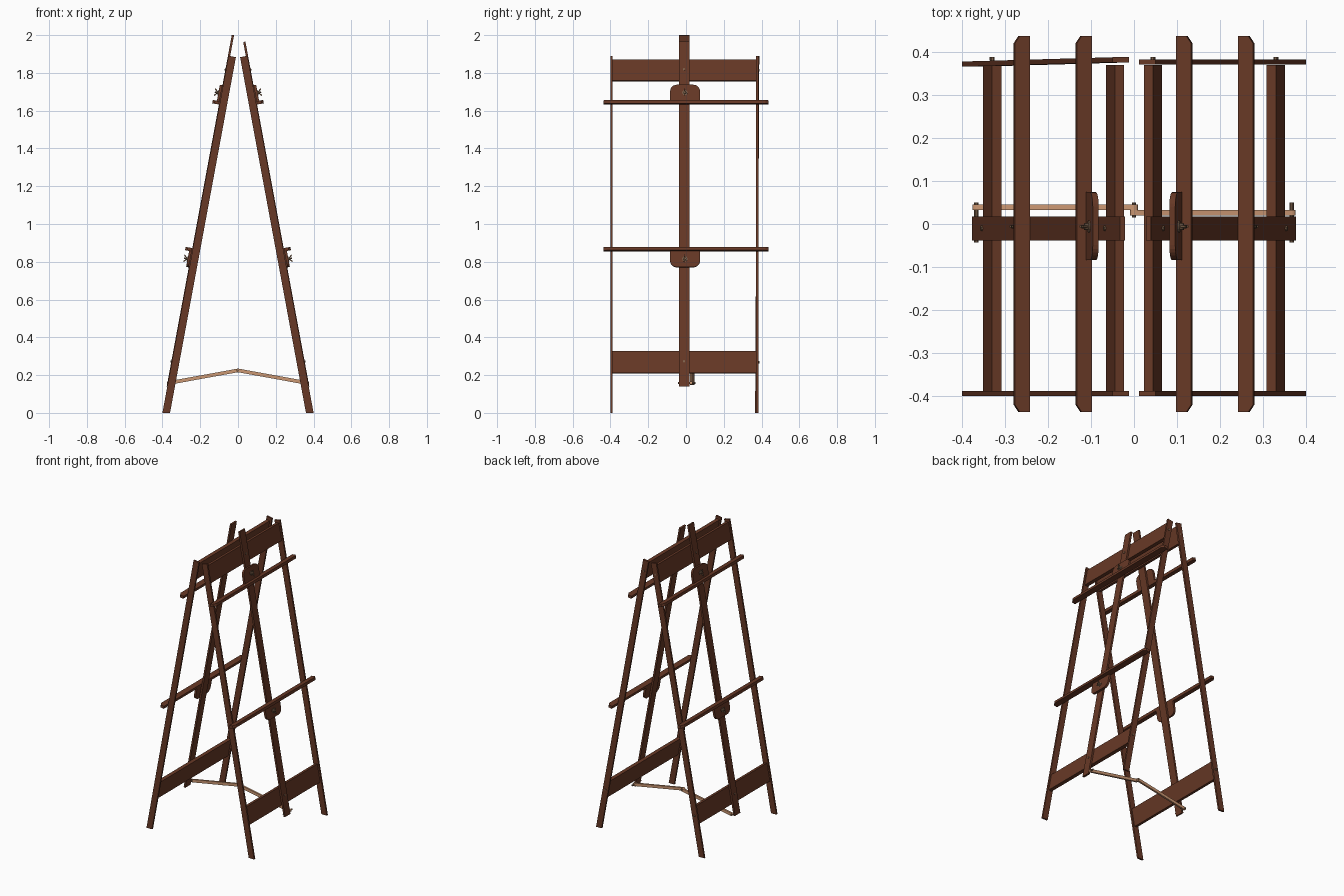
import bpy, bmesh, math
from mathutils import Vector

if "Cube" in bpy.data.objects:
    bpy.data.objects.remove(bpy.data.objects["Cube"])


def material(name, col):
    m = bpy.data.materials.new(name)
    m.diffuse_color = (*col, 1)
    m.use_nodes = True
    m.node_tree.nodes["Principled BSDF"].inputs["Base Color"].default_value = m.diffuse_color
    return m


WOOD = material("dark_brown_wood", (0.135, 0.04, 0.019))
TAN = material("light_wood", (0.60, 0.31, 0.17))
METAL = material("bronze_metal", (0.22, 0.13, 0.075))

LEAN = math.atan2(0.35, 1.89)
C, S = math.cos(LEAN), math.sin(LEAN)


def frame_map(side):
    """Local (outward, y, along leg) to world for one leaning frame."""
    return lambda n, y, v: Vector((side * (0.38 + n * C - v * S), y, n * S + v * C))


def world(x, y, z):
    return Vector((x, y, z))


def prism(name, pts, ext, mat, f=world):
    """Extrude the polygon pts along ext, both in the coordinates of f."""
    bm = bmesh.new()
    a = [bm.verts.new(f(*p)) for p in pts]
    b = [bm.verts.new(f(*(p[i] + ext[i] for i in range(3)))) for p in pts]
    bm.faces.new(a)
    bm.faces.new(b[::-1])
    k = len(pts)
    for i in range(k):
        bm.faces.new((a[i], b[i], b[(i + 1) % k], a[(i + 1) % k]))
    bmesh.ops.recalc_face_normals(bm, faces=bm.faces[:])
    me = bpy.data.meshes.new(name)
    bm.to_mesh(me)
    bm.free()
    me.materials.append(mat)
    ob = bpy.data.objects.new(name, me)
    bpy.context.collection.objects.link(ob)
    return ob


def box(name, n, y, v, mat, f):
    pts = [(n[0], y[0], v[0]), (n[1], y[0], v[0]), (n[1], y[1], v[0]), (n[0], y[1], v[0])]
    return prism(name, pts, (0, 0, v[1] - v[0]), mat, f)


def rod(name, c, r, axis, length, mat, f=world, sides=10):
    """Round pin starting at c, running along axis 0 or 1."""
    pts = []
    for i in range(sides):
        t = 2 * math.pi * i / sides
        p = list(c)
        p[1 - axis] += r * math.cos(t)
        p[2] += r * math.sin(t)
        pts.append(p)
    ext = [0, 0, 0]
    ext[axis] = length
    return prism(name, pts, ext, mat, f)


for side, label in ((-1, "left"), (1, "right")):
    f = frame_map(side)
    hw, top = 0.0198, 1.919

    # legs, cut flat on the floor; the back leg of the left frame is slightly skewed
    for y, row in ((-0.4, "front"), (0.371, "back")):
        lo, hi = (-0.005, 0.005) if side < 0 and row == "back" else (0, 0)
        cut = math.tan(LEAN) * hw
        pts = [(-hw, y + lo, cut), (hw, y + lo, -cut), (hw, y + hi, top), (-hw, y + hi, top)]
        prism(f"{label}_{row}_leg", pts, (0, 0.012, 0), WOOD, f)

    # cross slats
    for n, v in (("lower", (0.214, 0.332)), ("upper", (1.787, 1.902))):
        box(f"{label}_{n}_slat", (-0.011, 0.011), (-0.389, 0.37), v, WOOD, f)

    # centre post
    box(f"{label}_post", (0.011, 0.023), (-0.038, 0.018),
        (0.139, 2.031 if side < 0 else 1.995), WOOD, f)

    # canvas rails with clipped outer corners, clamp plates and wing nuts
    for n, v, d in (("lower", 0.874, -1), ("upper", 1.665, 1)):
        a, b, e = 0.023, 0.059, 0.438
        pts = [(a, -e, v - 0.009), (b - 0.012, -e, v - 0.009), (b, -e + 0.018, v - 0.009),
               (b, e - 0.018, v - 0.009), (b - 0.012, e, v - 0.009), (a, e, v - 0.009)]
        prism(f"{label}_{n}_rail", pts, (0, 0, 0.018), WOOD, f)

        base, far, r = v + d * 0.009, v + d * 0.095, 0.035
        pts = [(a, -0.084, base), (a, 0.074, base)]
        for i in range(13):
            t = math.pi / 2 * (i if i < 7 else i - 0.999) / 6 if i < 7 else math.pi / 2 * (i - 6) / 6
            if i < 7:
                pts.append((a, 0.074 - r + r * math.cos(t), far - d * r * (1 - math.sin(t))))
            else:
                if i == 7:
                    pts.append((a, -0.084 + r, far))
                pts.append((a, -0.084 + r - r * math.sin(t), far - d * r * (1 - math.cos(t))))
        prism(f"{label}_{n}_clamp_plate", pts, (0.014, 0, 0), WOOD, f)

        m = v + d * 0.052
        rod(f"{label}_{n}_washer", (0.037, -0.006, m), 0.014, 0, 0.003, METAL, f, 16)
        rod(f"{label}_{n}_nut", (0.04, -0.006, m), 0.008, 0, 0.009, METAL, f)
        rod(f"{label}_{n}_bolt", (0.049, -0.006, m), 0.004, 0, 0.007, METAL, f)
        for w in (-1, 1):
            pts = [(0.041, -0.008, m + w * 0.006), (0.056, -0.008, m + w * 0.022),
                   (0.058, -0.008, m + w * 0.013), (0.048, -0.008, m + w * 0.006)]
            prism(f"{label}_{n}_nut_wing", pts, (0, 0.004, 0), METAL, f)

    # screws through post and back leg into the slats
    for v in (0.273, 1.845):
        rod(f"{label}_post_screw", (0.023, -0.01, v), 0.006, 0, 0.004, METAL, f)
        rod(f"{label}_leg_screw", (0, 0.38, v), 0.006, 1, 0.008, METAL, f)

    # spreader bar hinged to the post
    y = 0.033 if side < 0 else 0.02
    p, q = Vector((side * 0.367, 0, 0.158)), Vector((0, 0, 0.225))
    ang = math.atan2(q.z - p.z, q.x - p.x)
    pts = []
    for c, off in ((q, -math.pi / 2), (p, math.pi / 2)):
        for i in range(7):
            t = ang + off + math.pi * i / 6
            pts.append((c.x + 0.0095 * math.cos(t), y, c.z + 0.0095 * math.sin(t)))
    prism(f"{label}_spreader_bar", pts, (0, 0.012, 0), TAN)
    rod(f"{label}_spreader_bolt", (p.x, -0.043, p.z), 0.005, 1, 0.093, METAL)

# pivot joining the two spreader bars
rod("spreader_pivot", (0, 0.015, 0.225), 0.005, 1, 0.035, METAL)
